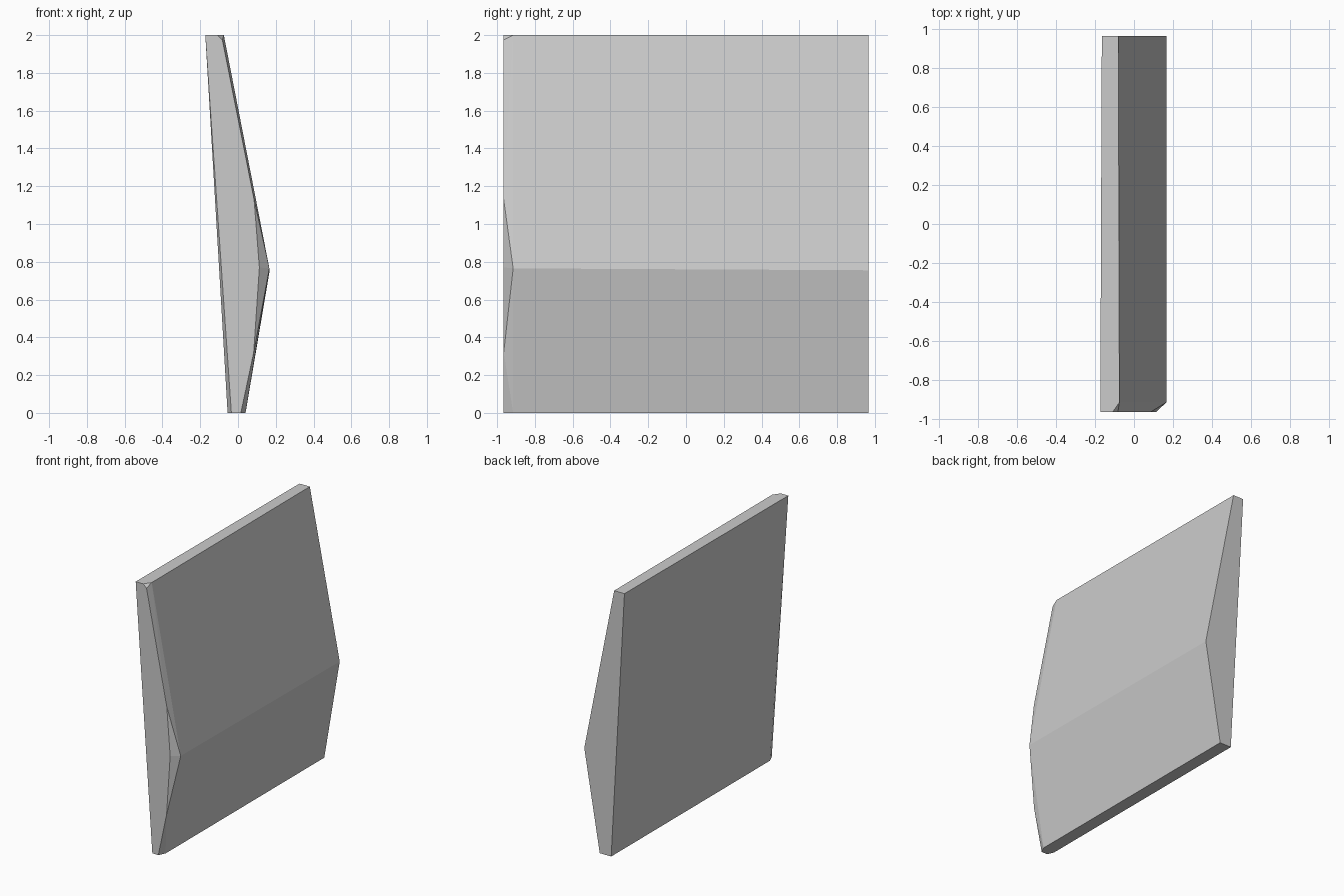
import bpy
import bmesh
import math

cube = bpy.data.objects.get("Cube")
if cube:
    bpy.data.objects.remove(cube, do_unlink=True)

# Plain grey for the whole panel
grey = bpy.data.materials.new("plain grey")
grey.use_nodes = True
colour = (0.6, 0.6, 0.6, 1)
grey.diffuse_color = colour
grey.node_tree.nodes["Principled BSDF"].inputs["Base Color"].default_value = colour

# Cross-sections (x, z) at each depth y
back = [(-0.165, 2), (-0.08, 2), (0.168, 0.755), (0.04, 0), (-0.055, 0)]
shoulder = [(-0.075, 2), (0.166, 0.765), (0.04, 0), (-0.055, 0)]
front = [(-0.173, 2), (-0.11, 2), (-0.083, 1.975), (0.085, 1.13),
         (0.113, 0.77), (0.083, 0.32), (0.015, 0), (-0.035, 0)]

# Bent panel with chamfered front corners
bm = bmesh.new()
for y, section in ((0.965, back), (-0.915, shoulder), (-0.965, front)):
    for x, z in section:
        bm.verts.new((x, y, z))
hull = bmesh.ops.convex_hull(bm, input=bm.verts[:])
loose = [v for v in bm.verts if not v.link_faces]
bmesh.ops.delete(bm, geom=loose, context='VERTS')
bmesh.ops.dissolve_limit(bm, angle_limit=math.radians(0.5),
                         verts=bm.verts[:], edges=bm.edges[:])
bmesh.ops.recalc_face_normals(bm, faces=bm.faces[:])
mesh = bpy.data.meshes.new("bent_panel")
bm.to_mesh(mesh)
bm.free()
mesh.materials.append(grey)
panel = bpy.data.objects.new("bent_panel", mesh)
bpy.context.collection.objects.link(panel)
